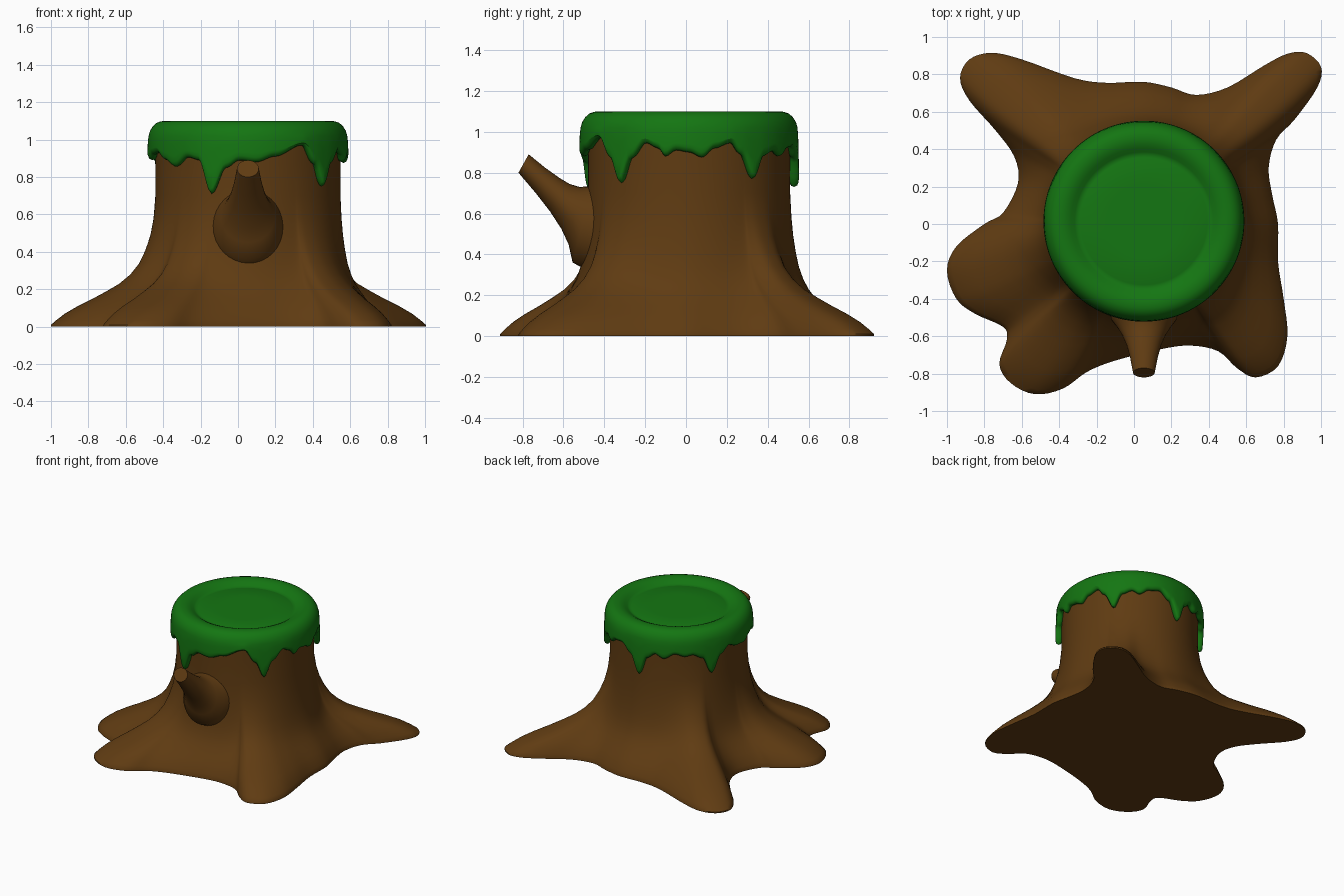
import bpy, math

if "Cube" in bpy.data.objects:
    bpy.data.objects.remove(bpy.data.objects["Cube"])

CX, CY = 0.053, 0.015      # trunk axis


def material(name, color):
    m = bpy.data.materials.new(name)
    m.diffuse_color = (*color, 1)
    m.use_nodes = True
    m.node_tree.nodes["Principled BSDF"].inputs["Base Color"].default_value = m.diffuse_color
    return m


def spline(pts, steps):
    """Closed Catmull-Rom curve through 2D points."""
    out, n = [], len(pts)
    for i in range(n):
        a, b, c, d = (pts[(i + k) % n] for k in (-1, 0, 1, 2))
        for s in range(steps):
            t = s / steps
            out.append(tuple(0.5 * (2 * q + (r - p) * t + (2 * p - 5 * q + 4 * r - w) * t * t
                                    + (3 * q - p - 3 * r + w) * t ** 3)
                             for p, q, r, w in zip(a, b, c, d)))
    return out


def loft(name, rings, mat, angle):
    """Skin equal-length closed rings, with a fan at each end."""
    n = len(rings[0])
    verts = [v for r in rings for v in r]
    faces = [(k * n + i, k * n + (i + 1) % n, (k + 1) * n + (i + 1) % n, (k + 1) * n + i)
             for k in range(len(rings) - 1) for i in range(n)]
    for k, flip in ((0, True), (len(rings) - 1, False)):
        ring = rings[k]
        c = len(verts)
        verts.append(tuple(sum(v[j] for v in ring) / n for j in range(3)))
        for i in range(n):
            a, b = k * n + i, k * n + (i + 1) % n
            faces.append((b, a, c) if flip else (a, b, c))
    me = bpy.data.meshes.new(name)
    me.from_pydata(verts, [], faces)
    me.materials.append(mat)
    ob = bpy.data.objects.new(name, me)
    bpy.context.collection.objects.link(ob)
    bpy.ops.object.select_all(action='DESELECT')
    ob.select_set(True)
    bpy.context.view_layer.objects.active = ob
    bpy.ops.object.mode_set(mode='EDIT')
    bpy.ops.mesh.select_all(action='SELECT')
    bpy.ops.mesh.normals_make_consistent(inside=False)
    bpy.ops.object.mode_set(mode='OBJECT')
    bpy.ops.object.shade_smooth_by_angle(angle=math.radians(angle))
    return ob


bark = material("bark", (0.115, 0.044, 0.006))
moss = material("moss", (0.007, 0.18, 0.006))

# Trunk with spreading roots: ground outline blends up into a round trunk
outline = [(.77, 0), (.77, -.2), (.80, -.4), (.82, -.6), (.77, -.76), (.65, -.82), (.55, -.77),
           (.45, -.68), (.3, -.65), (.14, -.67), (-.1, -.73), (-.25, -.79), (-.38, -.88),
           (-.53, -.91), (-.66, -.85), (-.72, -.75), (-.68, -.62), (-.70, -.55), (-.85, -.48),
           (-.95, -.40), (-1, -.25), (-.95, -.12), (-.8, 0), (-.7, .06), (-.62, .22),
           (-.64, .36), (-.74, .5), (-.88, .66), (-.93, .78), (-.88, .88), (-.76, .915),
           (-.6, .88), (-.32, .78), (-.15, .755), (.05, .76), (.2, .73), (.33, .69),
           (.5, .73), (.7, .85), (.82, .91), (.92, .915), (1, .84), (.98, .73),
           (.86, .56), (.76, .45), (.72, .3), (.74, .15)]
outline = spline(outline[::-1], 4)
flare = [(0, 1), (.01, 1), (.035, .95), (.07, .87), (.11, .75), (.15, .61), (.19, .48), (.23, .36),
         (.28, .255), (.34, .17), (.41, .11), (.49, .06), (.58, .025), (.7, 0), (.88, 0), (1.04, 0)]
rings = []
for z, f in flare:
    ring = []
    for x, y in outline:
        dx, dy = x - CX, y - CY
        d = math.hypot(dx, dy)
        r = .495 + (d - .495) * f
        ring.append((CX + dx / d * r, CY + dy / d * r, z))
    rings.append(ring)
loft("trunk_and_roots", rings, bark, 50)

# Cut branch: elliptical sections given by top (y, z), bottom (y, z), half width
sections = [(-.36, .76, -.44, .30, .20), (-.46, .735, -.555, .36, .175), (-.52, .73, -.575, .45, .145),
            (-.57, .745, -.61, .525, .118), (-.62, .775, -.665, .61, .094),
            (-.69, .825, -.735, .70, .074), (-.77, .89, -.82, .80, .058)]
rings = []
for ty, tz, by, bz, w in sections:
    ring = []
    for i in range(32):
        a = 2 * math.pi * i / 32
        s = (1 + math.sin(a)) / 2
        ring.append((CX + w * math.cos(a), by + (ty - by) * s, bz + (tz - bz) * s))
    rings.append(ring)
loft("branch_stub", rings, bark, 50)

# Moss cap: drip edge heights by angle, counted from the front towards the right
drips = [(-22, .71), (-13, .85), (-5, .89), (5, .88), (16, .91), (34, .97), (43, .87), (50, .75),
         (57, .87), (66, .945), (73, .92), (77, .88), (83, .91), (90, .90), (97, .875), (104, .92),
         (113, .945), (119, .89), (127, .77), (134, .88), (142, .905), (148, .88), (156, .92),
         (165, .93), (174, .87), (182, .73), (189, .87), (196, .91), (203, .88), (212, .92),
         (220, .90), (226, .91), (234, .88), (242, .75), (250, .88), (258, .93), (268, .90),
         (278, .89), (285, .92), (294, .93), (303, .89), (312, .855), (322, .905), (330, .89)]


def edge_height(deg):
    for (a, za), (b, zb) in zip(drips, drips[1:] + [(338, .71)]):
        if a <= deg <= b:
            t = (deg - a) / (b - a)
            return za + (zb - za) * t * t * (3 - 2 * t)


# (radius, z, weight): weight 0 keeps z, weight 1 makes z an offset from the drip edge
cap = [(.48, .04, 1), (.50, .006, 1), (.515, 0, 1), (.53, .008, 1), (.537, .025, 1),
       (.537, .40, .6), (.535, .72, .3), (.531, 1.02, 0), (.523, 1.048, 0), (.508, 1.072, 0),
       (.488, 1.09, 0), (.465, 1.098, 0), (.44, 1.10, 0), (.415, 1.096, 0), (.39, 1.085, 0),
       (.37, 1.072, 0), (.35, 1.062, 0), (.34, 1.066, 0), (.2, 1.066, 0)]
N = 240
rings = []
for r, z, w in cap:
    ring = []
    for i in range(N):
        deg = -22 + 360 * i / N
        a = math.radians(deg - 90)
        ring.append((CX + r * math.cos(a), CY + r * math.sin(a), z + w * edge_height(deg)))
    rings.append(ring)
loft("moss_cap", rings, moss, 60)
